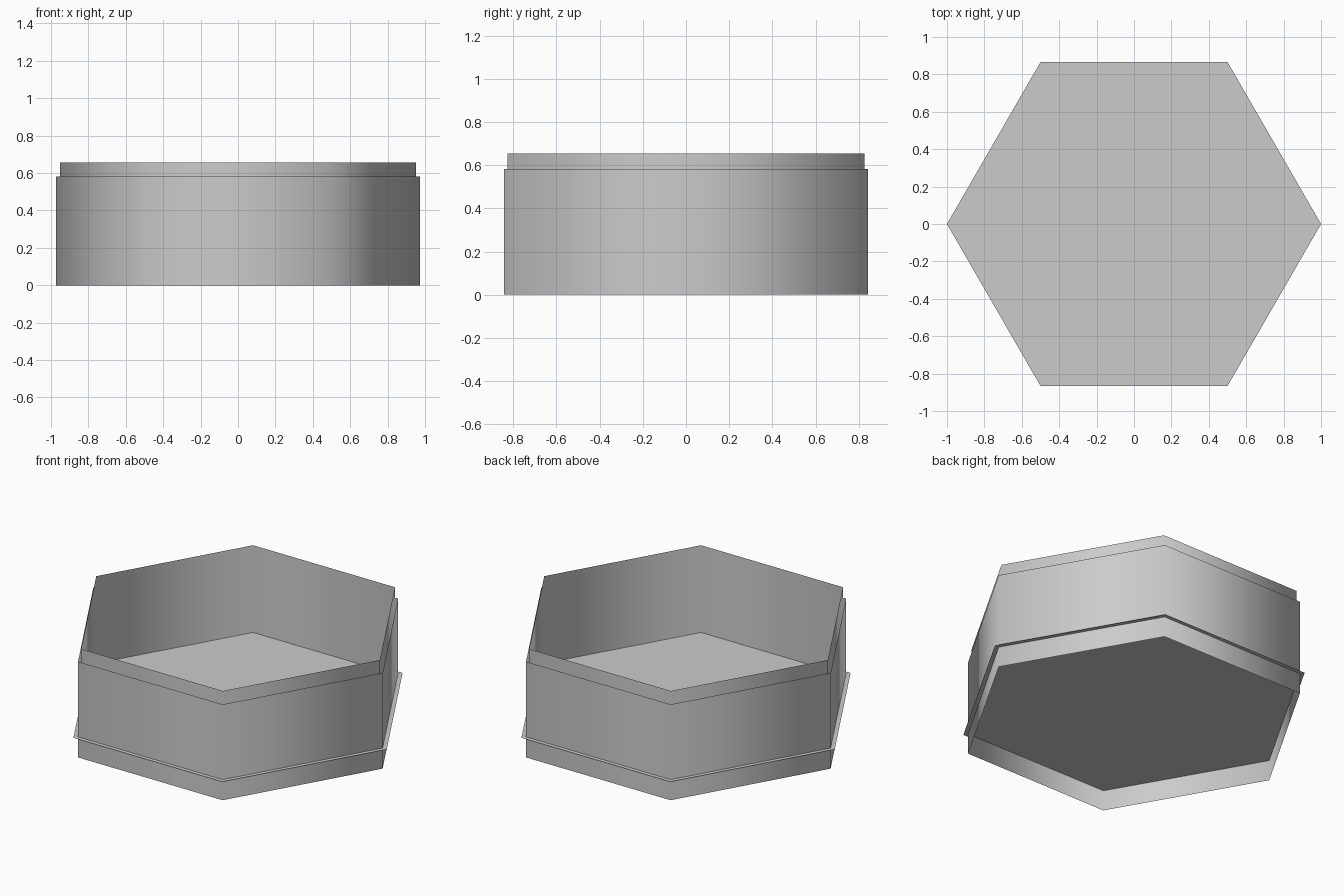
import bpy
import bmesh
import math

if "Cube" in bpy.data.objects:
    bpy.data.objects.remove(bpy.data.objects["Cube"])

grey = bpy.data.materials.new("mid grey")
grey.diffuse_color = (0.6, 0.6, 0.6, 1.0)
grey.use_nodes = True
grey.node_tree.nodes["Principled BSDF"].inputs["Base Color"].default_value = grey.diffuse_color


def finish(bm, name, smooth):
    mesh = bpy.data.meshes.new(name)
    for face in bm.faces:
        face.smooth = smooth
    bm.to_mesh(mesh)
    bm.free()
    mesh.materials.append(grey)
    obj = bpy.data.objects.new(name, mesh)
    bpy.context.collection.objects.link(obj)
    return obj


def ring(bm, radius, z, sides):
    return [bm.verts.new((radius * math.cos(2 * math.pi * i / sides),
                          radius * math.sin(2 * math.pi * i / sides), z))
            for i in range(sides)]


def tube(name, radius, z0, z1, sides=6):
    """Open sheet wall, shaded smoothly around its corners."""
    bm = bmesh.new()
    low, high = ring(bm, radius, z0, sides), ring(bm, radius, z1, sides)
    for i in range(sides):
        j = (i + 1) % sides
        bm.faces.new((low[i], low[j], high[j], high[i]))
    return finish(bm, name, True)


def plate(name, radius, z, sides, down=False):
    """Flat single-sheet polygon."""
    bm = bmesh.new()
    verts = ring(bm, radius, z, sides)
    bm.faces.new(verts[::-1] if down else verts)
    return finish(bm, name, False)


FLOOR_Z = 0.125

# Outer wall, with a skirt below the floor
tube("outer_wall", 0.972, 0.0, 0.582)
# Taller inner wall standing on the floor
tube("inner_wall", 0.953, FLOOR_Z, 0.655)
# Floor sheet that projects slightly past the walls
plate("floor_plate", 1.0, FLOOR_Z, 6)
# Round disc under the floor
plate("underside_disc", 0.608, FLOOR_Z - 0.002, 16, down=True)
